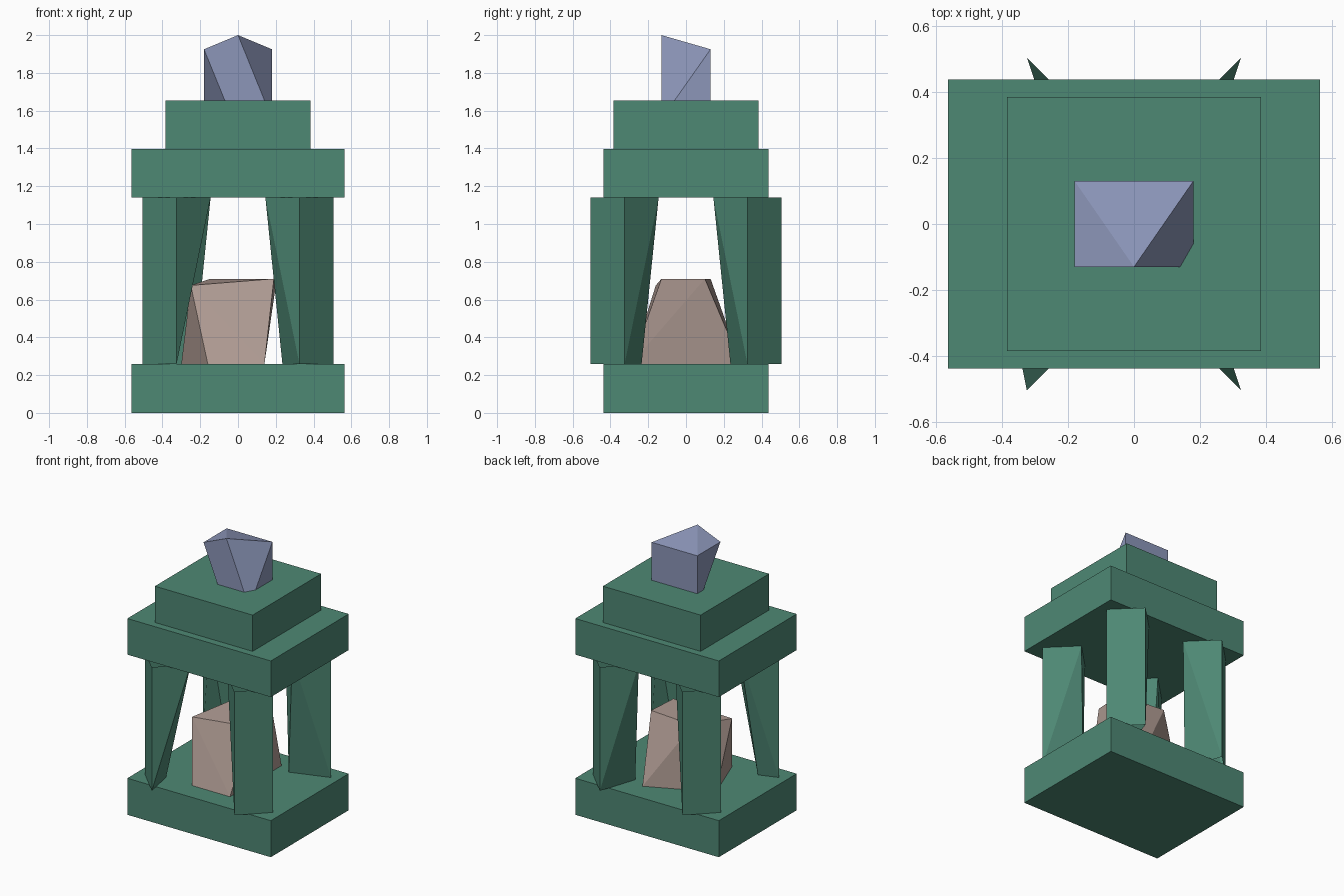
import bpy, bmesh

if "Cube" in bpy.data.objects:
    bpy.data.objects.remove(bpy.data.objects["Cube"])


def material(name, rgb):
    m = bpy.data.materials.new(name)
    m.diffuse_color = (*rgb, 1)
    m.use_nodes = True
    m.node_tree.nodes["Principled BSDF"].inputs["Base Color"].default_value = m.diffuse_color
    return m


GREEN = material("green_paint", (0.076, 0.246, 0.175))
BLUE = material("blue_grey", (0.262, 0.305, 0.485))
BROWN = material("warm_stone", (0.429, 0.328, 0.292))


def add_object(name, bm, mat):
    mesh = bpy.data.meshes.new(name)
    bm.to_mesh(mesh)
    bm.free()
    mesh.materials.append(mat)
    obj = bpy.data.objects.new(name, mesh)
    bpy.context.collection.objects.link(obj)
    return obj


def slab(name, hx, hy, z0, z1):
    bm = bmesh.new()
    bmesh.ops.create_cube(bm, size=1)
    for v in bm.verts:
        v.co = (v.co.x * 2 * hx, v.co.y * 2 * hy, z0 if v.co.z < 0 else z1)
    add_object(name, bm, GREEN)


def faceted_block(name, points, mat):
    bm = bmesh.new()
    for p in points:
        bm.verts.new(p)
    bmesh.ops.convex_hull(bm, input=bm.verts[:])
    bmesh.ops.dissolve_limit(bm, angle_limit=0.01, verts=bm.verts[:], edges=bm.edges[:])
    bmesh.ops.recalc_face_normals(bm, faces=bm.faces[:])
    return add_object(name, bm, mat)


def post(name, sx, sy, foot):
    # Open tube: diamond at the top, narrowing to a triangle at the foot
    top = [(0.505, 0.325), (0.325, 0.505), (0.145, 0.325), (0.325, 0.145)]
    bottom = [top[0], top[1], foot]
    bm = bmesh.new()
    t = [bm.verts.new((sx * x, sy * y, 1.14)) for x, y in top]
    b = [bm.verts.new((sx * x, sy * y, 0.26)) for x, y in bottom]
    faces = [(b[0], b[1], t[1], t[0]), (b[1], t[2], t[1]), (b[1], b[2], t[2]),
             (b[2], t[3], t[2]), (b[2], b[0], t[3]), (b[0], t[0], t[3])]
    for f in faces:
        bm.faces.new(f if sx * sy > 0 else f[::-1])
    add_object(name, bm, GREEN)


# Base, roof slab and upper step
slab("base", 0.565, 0.438, 0, 0.26)
slab("roof", 0.565, 0.438, 1.14, 1.397)
slab("roof_step", 0.385, 0.385, 1.397, 1.655)

# Four corner posts, the front left one worn thinner at its foot
for sx, side in ((-1, "left"), (1, "right")):
    for sy, end in ((-1, "front"), (1, "back")):
        worn = sx < 0 and sy < 0
        post(f"{end}_{side}_post", sx, sy, (0.37, 0.28) if worn else (0.235, 0.235))

# Rough stone core between the posts
core = faceted_block("core", [
    (-0.16, -0.29, 0.26), (0.14, -0.29, 0.26), (0.14, 0.29, 0.26), (-0.30, 0.09, 0.26),
    (-0.25, -0.16, 0.675), (0.19, -0.13, 0.71), (0.205, 0.10, 0.71), (-0.145, 0.13, 0.71)], BROWN)

# Chipped finial on the roof
faceted_block("finial", [
    (-0.07, -0.13, 1.655), (0.14, -0.13, 1.655), (0.18, -0.06, 1.655),
    (0.18, 0.13, 1.655), (-0.18, 0.13, 1.655), (-0.18, 0.06, 1.655),
    (-0.18, -0.13, 1.925), (0, -0.13, 2.0), (0.18, 0.13, 1.925), (-0.18, 0.13, 1.925)], BLUE)
